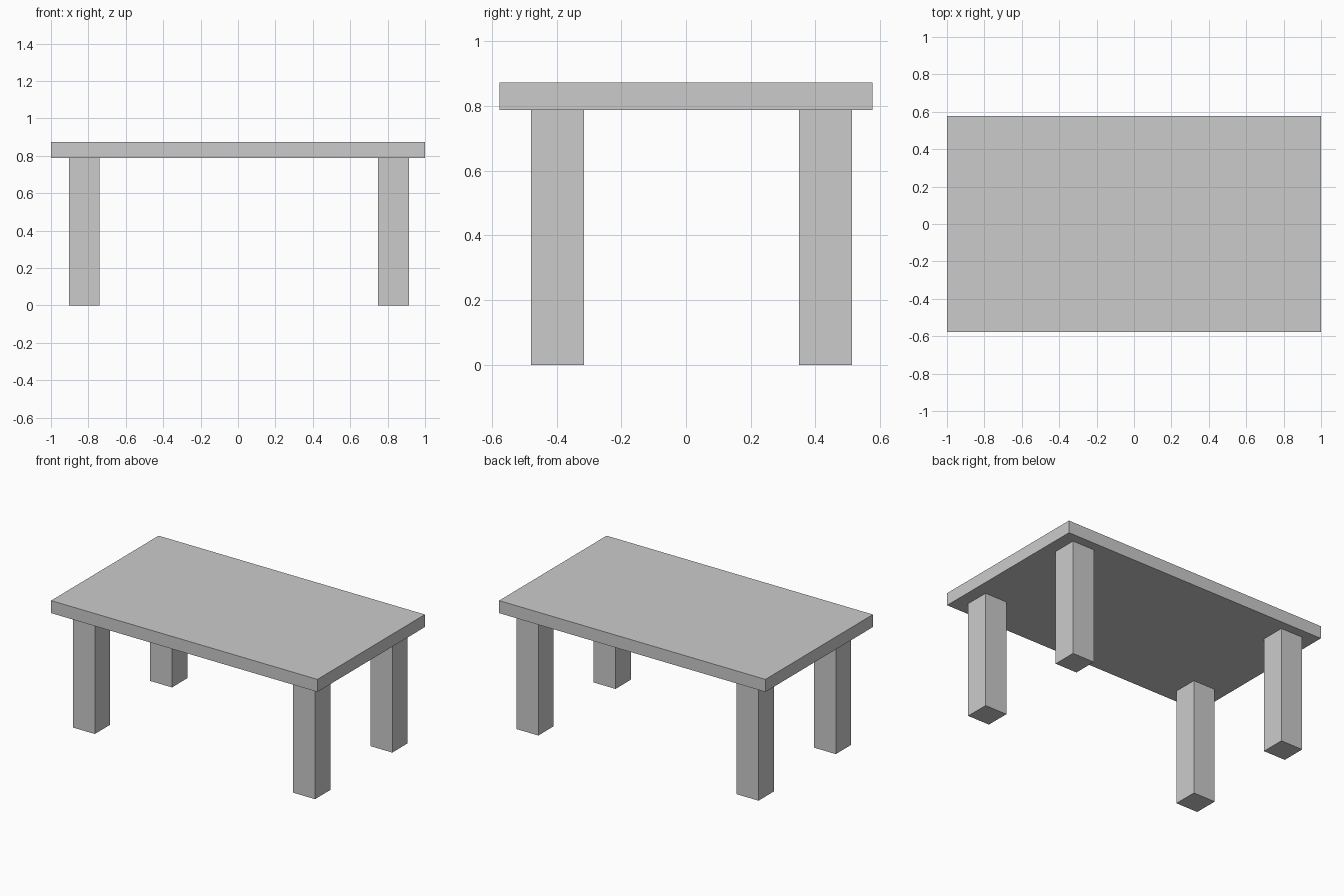
import bpy

if "Cube" in bpy.data.objects:
    bpy.data.objects.remove(bpy.data.objects["Cube"])


def box(name, center, size):
    """Axis-aligned box with its dimensions baked into the mesh."""
    bpy.ops.mesh.primitive_cube_add(size=1, location=center)
    obj = bpy.context.object
    obj.name = name
    obj.scale = size
    bpy.ops.object.transform_apply(location=False, rotation=False, scale=True)
    return obj


TOP_Z, UNDER_Z, LEG = 0.873, 0.788, 0.165

# Table top
box("table_top", (0, 0, (TOP_Z + UNDER_Z) / 2), (2.0, 1.153, TOP_Z - UNDER_Z))

# Four square legs, set slightly off centre under the top
for side, x in (("left", -0.822), ("right", 0.832)):
    for end, y in (("front", -0.397), ("back", 0.431)):
        box(f"{end}_{side}_leg", (x, y, UNDER_Z / 2), (LEG, LEG, UNDER_Z))
